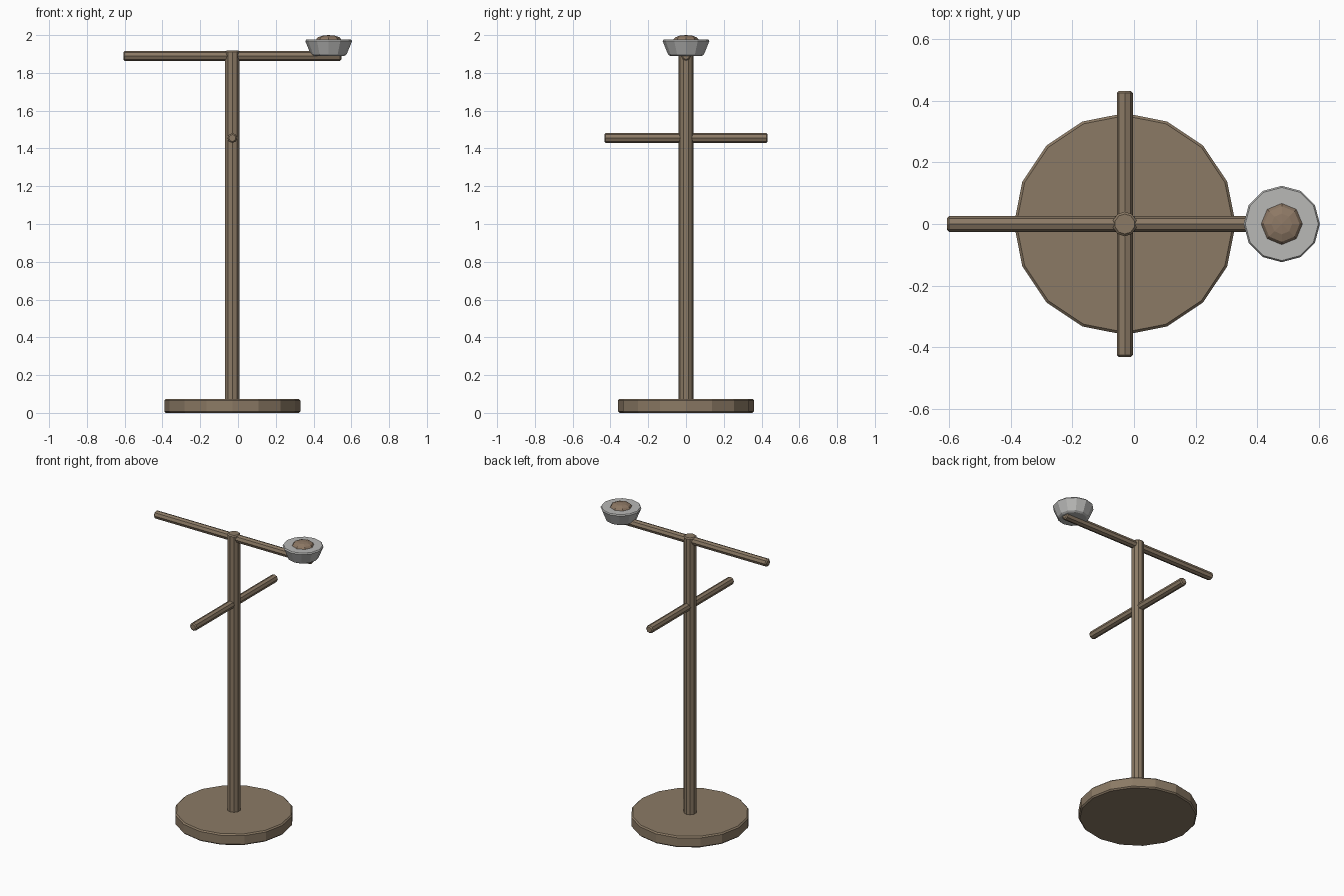
import bpy
import math

cube = bpy.data.objects.get("Cube")
if cube:
    bpy.data.objects.remove(cube, do_unlink=True)


def make_material(name, rgb):
    mat = bpy.data.materials.new(name)
    mat.use_nodes = True
    mat.diffuse_color = (*rgb, 1)
    mat.node_tree.nodes["Principled BSDF"].inputs["Base Color"].default_value = (*rgb, 1)
    return mat


wood = make_material("brown wood", (0.26, 0.195, 0.13))
metal = make_material("grey metal", (0.48, 0.48, 0.47))
seed = make_material("brown seed", (0.27, 0.19, 0.13))


def finish(name, mat, bevel=0.0):
    obj = bpy.context.object
    obj.name = name
    obj.data.materials.append(mat)
    if bevel:
        mod = obj.modifiers.new("Soft edge", 'BEVEL')
        mod.width = bevel
        mod.segments = 1
        mod.limit_method = 'ANGLE'
        mod.angle_limit = math.radians(50)
    return obj


def rod(name, sides, radius, length, location, rotation=(0, 0, 0), bevel=0.007):
    bpy.ops.mesh.primitive_cylinder_add(vertices=sides, radius=radius, depth=length,
                                        location=location, rotation=rotation)
    return finish(name, wood, bevel)


stand_x = -0.03
quarter = math.pi / 2

# Round foot and upright post
rod("base", 16, 0.36, 0.074, (stand_x, 0, 0.037), bevel=0.008)
rod("post", 10, 0.04, 1.86, (stand_x, 0, 0.988))

# Crossed perches
rod("upper_perch", 8, 0.026, 1.155, (stand_x, 0, 1.89), (0, quarter, 0))
rod("lower_perch", 8, 0.026, 0.865, (stand_x, 0, 1.455), (quarter, 0, 0))

# Tapered feeding dish on the left end of the upper perch
bpy.ops.mesh.primitive_cone_add(vertices=12, radius1=0.092, radius2=0.127, depth=0.086,
                                location=(0.48, 0, 1.933))
finish("dish", metal, 0.008)

# Mound of seed in the dish
bpy.ops.mesh.primitive_uv_sphere_add(segments=8, ring_count=6, radius=1,
                                     location=(0.48, 0, 1.976))
mound = finish("seed_mound", seed)
mound.scale = (0.067, 0.067, 0.024)
